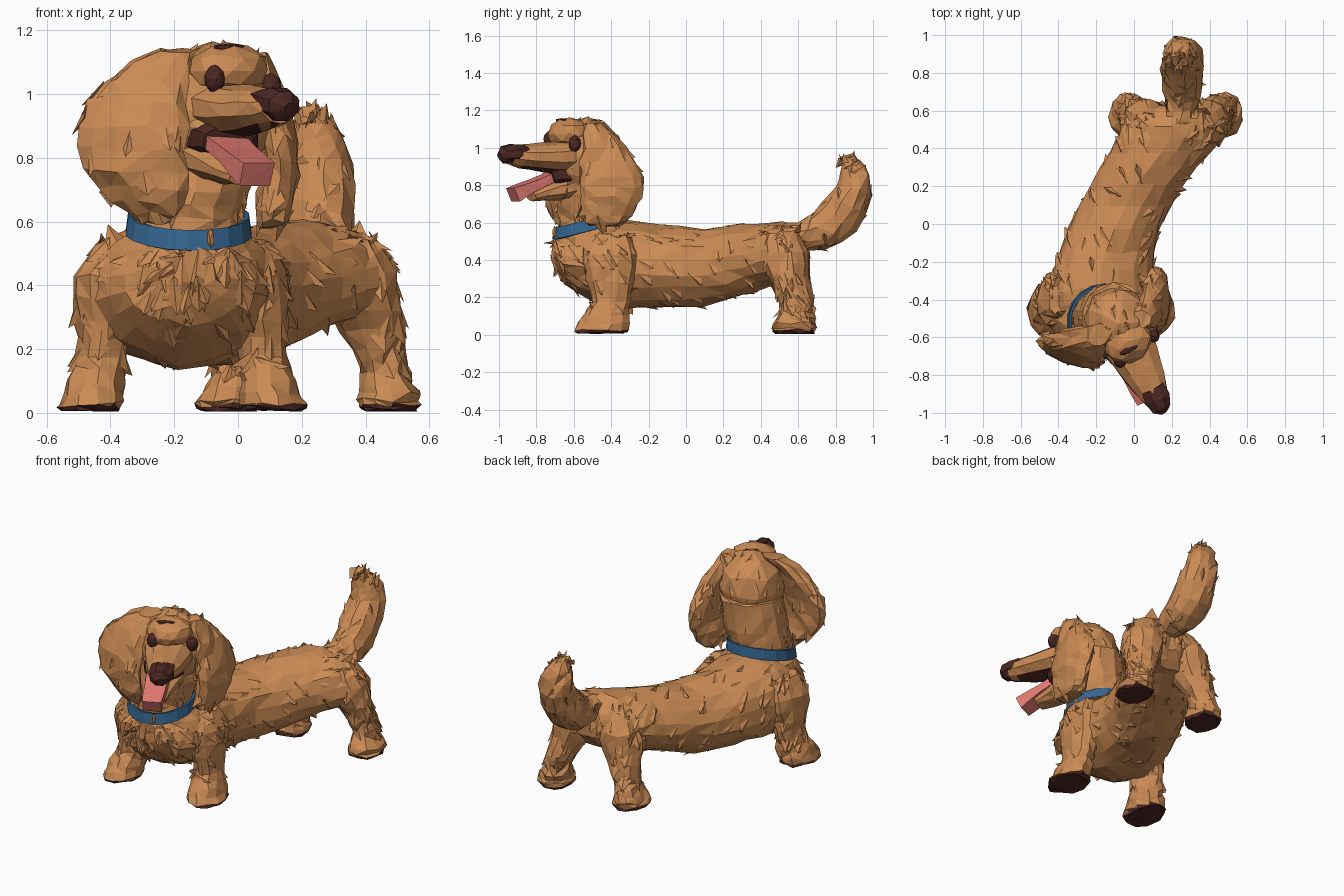
import bpy, bmesh, math, random
from mathutils import Vector as V

random.seed(4)
if "Cube" in bpy.data.objects:
    bpy.data.objects.remove(bpy.data.objects["Cube"])


def material(name, rgb):
    m = bpy.data.materials.new(name)
    m.use_nodes = True
    m.diffuse_color = (*rgb, 1)
    bsdf = m.node_tree.nodes["Principled BSDF"]
    bsdf.inputs["Base Color"].default_value = (*rgb, 1)
    bsdf.inputs["Roughness"].default_value = 0.8
    return m


FUR = material("tan fur", (0.60, 0.26, 0.09))
DARK = material("dark brown", (0.07, 0.02, 0.016))
BLUE = material("collar blue", (0.035, 0.13, 0.28))
PINK = material("tongue pink", (0.78, 0.20, 0.17))

X, Y, Z = V((1, 0, 0)), V((0, 1, 0)), V((0, 0, 1))
DOWN = -Z

# Head frame: forward and sideways directions of the turned head
HEAD = V((-0.08, -0.53, 0))
FWD = V((0.45, -0.893, 0)).normalized()
SIDE = Z.cross(FWD)


def head(f, s, z):
    return HEAD + FWD * f + SIDE * s + Z * z


def finish(name, bm, mats, rule=None):
    """Turn a bmesh into a flat shaded object."""
    bmesh.ops.recalc_face_normals(bm, faces=bm.faces)
    if rule:
        for f in bm.faces:
            f.material_index = rule(f)
    me = bpy.data.meshes.new(name)
    bm.to_mesh(me)
    bm.free()
    ob = bpy.data.objects.new(name, me)
    bpy.context.collection.objects.link(ob)
    for m in mats:
        me.materials.append(m)
    return ob


def roughen(bm, amount):
    for v in bm.verts:
        v.co += V([random.uniform(-amount, amount) for _ in range(3)])
        v.co.z = max(v.co.z, 0.004)


def tufts(bm, count, flow, size):
    """Add broad flat locks of fur that lie along the flow direction."""
    bm.normal_update()
    faces = [f for f in bm.faces if f.calc_center_median().z > 0.12]
    spots = [(f.calc_center_median(), f.normal.copy()) for f in faces]
    for _ in range(count):
        p, n = random.choice(spots)
        d = flow + V([random.uniform(-0.4, 0.4) for _ in range(3)])
        d -= n * d.dot(n)
        if d.length < 0.3:
            continue
        d.normalize()
        w = n.cross(d) * size * random.uniform(0.4, 0.8)
        tip = p + d * size * random.uniform(0.6, 1.1) + n * size * random.uniform(0.12, 0.35)
        corners = (p + w - n * 0.012, p - w - n * 0.012, p - d * size - n * 0.004, tip)
        a, b, c, t = [bm.verts.new(q) for q in corners]
        for tri in ((a, c, t), (c, b, t), (b, a, t), (a, b, c)):
            bm.faces.new(tri)


def spline(rows, steps):
    """Smooth curve through the rows (position plus two radii)."""
    out = []
    for i in range(len(rows) - 1):
        p0, p1 = rows[max(i - 1, 0)], rows[i]
        p2, p3 = rows[i + 1], rows[min(i + 2, len(rows) - 1)]
        for k in range(steps):
            t = k / steps
            out.append([0.5 * (2 * b + (c - a) * t + (2 * a - 5 * b + 4 * c - d) * t * t
                               + (3 * b - a - 3 * c + d) * t ** 3)
                        for a, b, c, d in zip(p0, p1, p2, p3)])
    return out + [list(rows[-1])]


def loft(name, rows, side=X, axis=None, sides=14, steps=2, rough=0.01,
         fur=0, flow=DOWN, size=0.06, mats=(FUR,), rule=None):
    """Skin oval rings along a path and close both ends."""
    bm = bmesh.new()
    rows = spline(rows, steps)
    pts = [V(r[:3]) for r in rows]
    rings = []
    for i, r in enumerate(rows):
        t = axis or (pts[min(i + 1, len(pts) - 1)] - pts[max(i - 1, 0)]).normalized()
        s = (side - t * side.dot(t)).normalized()
        u = t.cross(s)
        angles = [2 * math.pi * (k + 0.5) / sides for k in range(sides)]
        rings.append([bm.verts.new(pts[i] + s * r[3] * math.cos(a) + u * r[4] * math.sin(a))
                      for a in angles])
    for r1, r2 in zip(rings, rings[1:]):
        for k in range(sides):
            j = (k + 1) % sides
            bm.faces.new((r1[k], r1[j], r2[j], r2[k]))
    for r in (rings[0], rings[-1]):
        bm.faces.new(r)
    bmesh.ops.recalc_face_normals(bm, faces=bm.faces)
    bmesh.ops.triangulate(bm, faces=bm.faces)
    roughen(bm, rough)
    bmesh.ops.recalc_face_normals(bm, faces=bm.faces)
    tufts(bm, fur, flow, size)
    return finish(name, bm, mats, rule)


def blob(name, centre, radii, mat=FUR, rough=0.006, fur=0, detail=2):
    """Faceted ellipsoid aligned to the head."""
    bm = bmesh.new()
    bmesh.ops.create_icosphere(bm, subdivisions=detail, radius=1)
    for v in bm.verts:
        c = v.co.copy()
        v.co = centre + FWD * c.x * radii[0] + SIDE * c.y * radii[1] + Z * c.z * radii[2]
    roughen(bm, rough)
    tufts(bm, fur, DOWN - FWD * 0.6, 0.05)
    return finish(name, bm, [mat])


# Long body with a deep chest
loft("body", [(-.13, -.71, .46, .08, .06), (-.15, -.65, .41, .2, .13), (-.18, -.5, .38, .29, .2),
              (-.18, -.35, .375, .29, .235), (-.15, -.15, .365, .25, .222), (-.04, .1, .36, .245, .205),
              (.08, .3, .4, .255, .19), (.18, .45, .43, .28, .172), (.23, .56, .44, .25, .15),
              (.25, .63, .45, .1, .08)],
     axis=Y, sides=18, fur=170, flow=Y * 0.7 + DOWN * 0.7)

# Neck with shoulder ruff, and collar
loft("neck", [(-.18, -.43, .41, .31, .24), (-.17, -.46, .51, .26, .22), (-.155, -.5, .57, .18, .18),
              (-.15, -.51, .65, .175, .175), (-.125, -.495, .75, .185, .18), (-.1, -.49, .92, .18, .18)],
     axis=Z, rough=0.008, fur=25, size=0.05)
bm = bmesh.new()
bmesh.ops.create_cone(bm, cap_ends=False, segments=18, radius1=0.2, radius2=0.192, depth=0.062)
for v in bm.verts:
    v.co += V((-0.155, -0.515, 0.592 + 0.26 * v.co.y - 0.02 * v.co.x))
collar = finish("collar", bm, [BLUE])
band = collar.modifiers.new("thickness", 'SOLIDIFY')
band.thickness = 0.015
blob("collar_tuft", V((-0.085, -0.703, 0.55)), (0.012, 0.01, 0.034), rough=0.002, detail=1)


# Legs with dark paw pads
def pad(f):
    return int(f.calc_center_median().z < 0.025)


for name, x, m in (("front_right_leg", -.42, -1), ("front_left_leg", .07, 1)):
    loft(name, [(x + m * -.03, -.39, .53, .06, .1), (x, -.4, .43, .095, .15), (x, -.4, .29, .09, .13),
                (x + m * .01, -.4, .18, .077, .1), (x + m * .025, -.43, .1, .09, .125),
                (x + m * .04, -.45, .03, .105, .148), (x + m * .04, -.45, .01, .095, .135)],
         axis=Z, sides=11, fur=32, flow=DOWN + Y * 0.7, mats=(FUR, DARK), rule=pad)
for name, x, y, m in (("hind_right_leg", .085, .53, -1), ("hind_left_leg", .36, .53, 1)):
    loft(name, [(x, y - .02, .55, .06, .08), (x + m * .02, y, .44, .12, .13),
                (x + m * .04, y + .01, .32, .115, .12), (x + m * .08, y + .06, .2, .078, .09),
                (x + m * .1, y + .06, .12, .073, .09), (x + m * .115, y + .05, .06, .092, .115),
                (x + m * .115, y + .045, .025, .1, .115), (x + m * .115, y + .045, .004, .09, .105)],
         axis=Z, sides=11, fur=32, flow=DOWN + Y * 0.3, mats=(FUR, DARK), rule=pad)

# Raised bushy tail
loft("tail", [(.24, .5, .53, .07, .06), (.245, .6, .53, .085, .07), (.255, .71, .545, .105, .1),
              (.26, .82, .63, .115, .125), (.26, .9, .77, .105, .1), (.235, .89, .88, .075, .068),
              (.22, .865, .94, .04, .035)], sides=11, fur=40, flow=Z * 0.6 + Y * 0.3, size=0.05)

# Skull, brow and cheeks
blob("skull", head(0, 0, .95), (.2, .19, .22), fur=50)
blob("brow", head(.1, 0, 1.075), (.12, .135, .085))
blob("cheeks", head(.07, -.01, .89), (.13, .15, .1))
blob("brow_patch", head(.145, -.015, 1.147), (.018, .06, .012), DARK, 0.002, detail=1)
for name, f, s, z in (("left_eye", .14, .135, 1.022), ("right_eye", .18, -.083, 1.048)):
    blob(name, head(f, s, z), (.034, .033, .044), DARK, 0.002)


def head_path(rows):
    return [(*head(f, s, z), a, b) for f, s, z, a, b in rows]


# Muzzle with a dark palate, nose, open mouth and lower jaw
def palate(f):
    return int(f.normal.z < -0.93)


loft("muzzle", head_path([(.06, 0, .965, .15, .1), (.2, 0, .95, .13, .083), (.34, 0, .952, .1, .07),
                          (.46, .002, .957, .062, .052)]),
     side=SIDE, sides=10, rough=0.004, mats=(FUR, DARK), rule=palate)
loft("nose", head_path([(.38, .005, .992, .068, .028), (.44, .005, .968, .075, .057),
                        (.5, 0, .962, .056, .05), (.525, .005, .955, .02, .018)]),
     side=SIDE, sides=8, steps=1, rough=0.001, mats=(DARK,))
loft("lower_jaw", head_path([(.03, -.02, .81, .14, .09), (.17, -.04, .775, .095, .058),
                             (.31, -.045, .74, .055, .025)]),
     side=SIDE, sides=10, rough=0.004, fur=8, size=0.04)
loft("mouth_lining", head_path([(.08, -.02, .865, .125, .075), (.16, -.035, .86, .115, .07),
                                (.2, -.045, .85, .085, .055)]),
     side=SIDE, sides=8, rough=0.002, mats=(DARK,))
loft("tongue", head_path([(.13, -.05, .868, .09, .03), (.28, -.05, .81, .09, .035),
                          (.415, -.055, .748, .075, .055)]),
     side=SIDE, sides=4, rough=0.003, mats=(PINK,))

# Large hanging ears
loft("left_ear", [(.04, -.5, 1.13, .05, .05), (.09, -.44, 1.0, .12, .06), (.125, -.395, .85, .17, .06),
                  (.13, -.4, .74, .165, .06), (.115, -.425, .64, .14, .06), (.11, -.44, .58, .085, .045)],
     side=Y, axis=Z, sides=11, fur=18)
loft("right_ear", [(-.19, -.59, 1.14, .07, .06), (-.29, -.63, 1.04, .14, .065), (-.33, -.67, .9, .18, .065),
                   (-.325, -.68, .76, .17, .06), (-.28, -.67, .66, .12, .05), (-.25, -.66, .6, .05, .03)],
     side=V((-.95, .3, 0)).normalized(), axis=Z, sides=11, fur=18)
